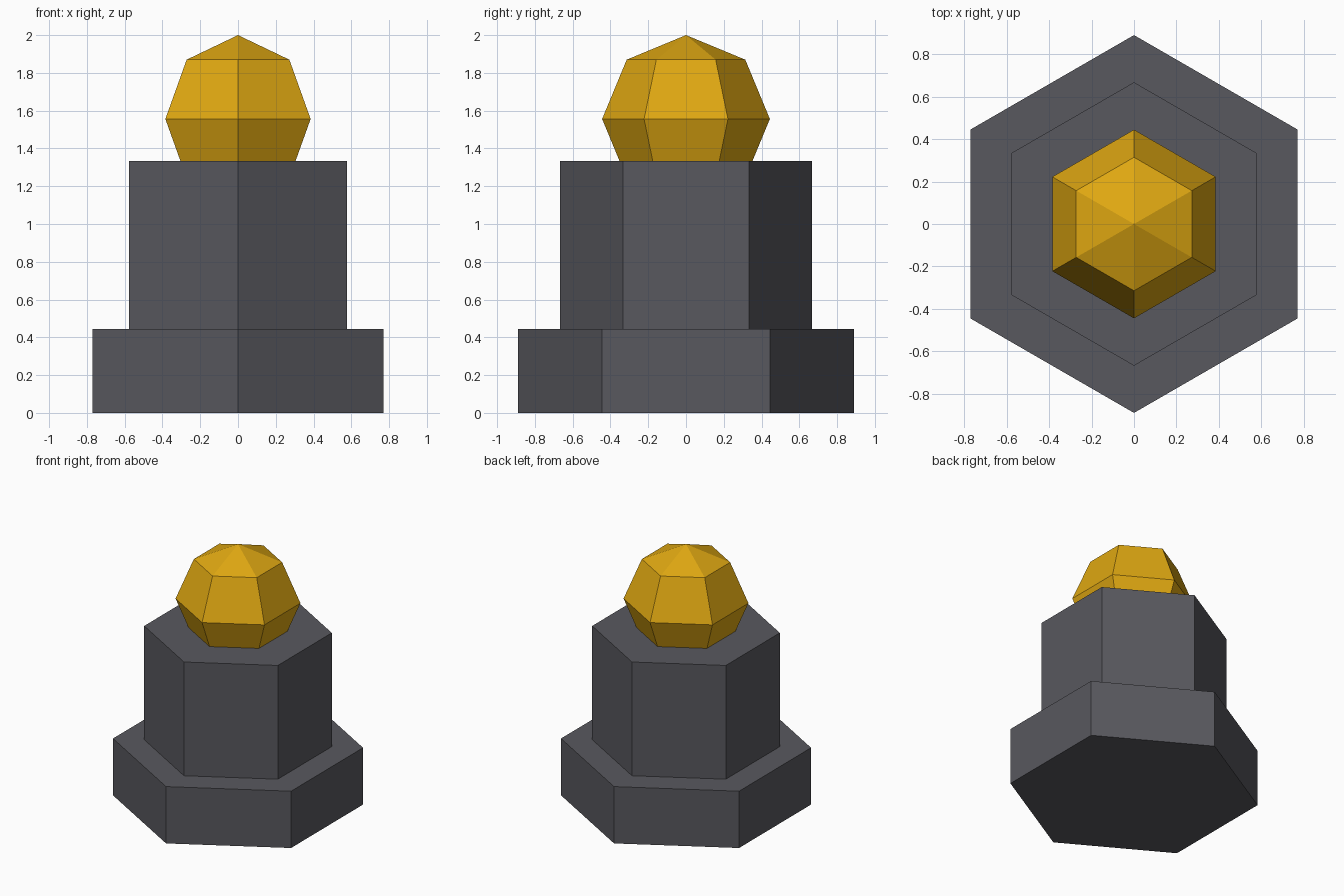
import bpy, bmesh, math

if "Cube" in bpy.data.objects:
    bpy.data.objects.remove(bpy.data.objects["Cube"])

SIDES = 6


def material(name, rgb):
    m = bpy.data.materials.new(name)
    m.diffuse_color = (*rgb, 1.0)
    m.use_nodes = True
    m.node_tree.nodes["Principled BSDF"].inputs["Base Color"].default_value = m.diffuse_color
    return m


def lathe(name, profile, mat):
    """Six-sided solid from (radius, z) rows, bottom to top; corners on +y and -y."""
    bm = bmesh.new()
    rings = []
    for r, z in profile:
        count = SIDES if r > 0 else 1
        rings.append([bm.verts.new((r * math.sin(2 * math.pi * i / SIDES),
                                    r * math.cos(2 * math.pi * i / SIDES), z))
                      for i in range(count)])
    for low, high in zip(rings, rings[1:]):
        for i in range(SIDES):
            j = (i + 1) % SIDES
            corners = [low[i % len(low)], low[j % len(low)],
                       high[j % len(high)], high[i % len(high)]]
            bm.faces.new(list(dict.fromkeys(corners)))
    # Flat caps where the profile does not end in a point
    for ring in (rings[0], rings[-1]):
        if len(ring) > 1:
            bm.faces.new(ring)
    bmesh.ops.recalc_face_normals(bm, faces=bm.faces)
    mesh = bpy.data.meshes.new(name)
    bm.to_mesh(mesh)
    bm.free()
    mesh.materials.append(mat)
    obj = bpy.data.objects.new(name, mesh)
    bpy.context.collection.objects.link(obj)
    return obj


grey = material("dark_grey", (0.098, 0.098, 0.113))
gold = material("gold", (0.74, 0.39, 0.006))

# Wide hexagonal plinth and narrower column
lathe("base", [(0.889, 0), (0.889, 0.444)], grey)
lathe("column", [(0.667, 0.444), (0.667, 1.333)], grey)

# Faceted ball, partly sunk into the column
R, CENTRE = 0.444, 1.556
ball = [(R * math.cos(math.radians(a)) if abs(a) < 90 else 0,
         CENTRE + R * math.sin(math.radians(a)))
        for a in (-90, -45, 0, 45, 90)]
lathe("ball", ball, gold)
